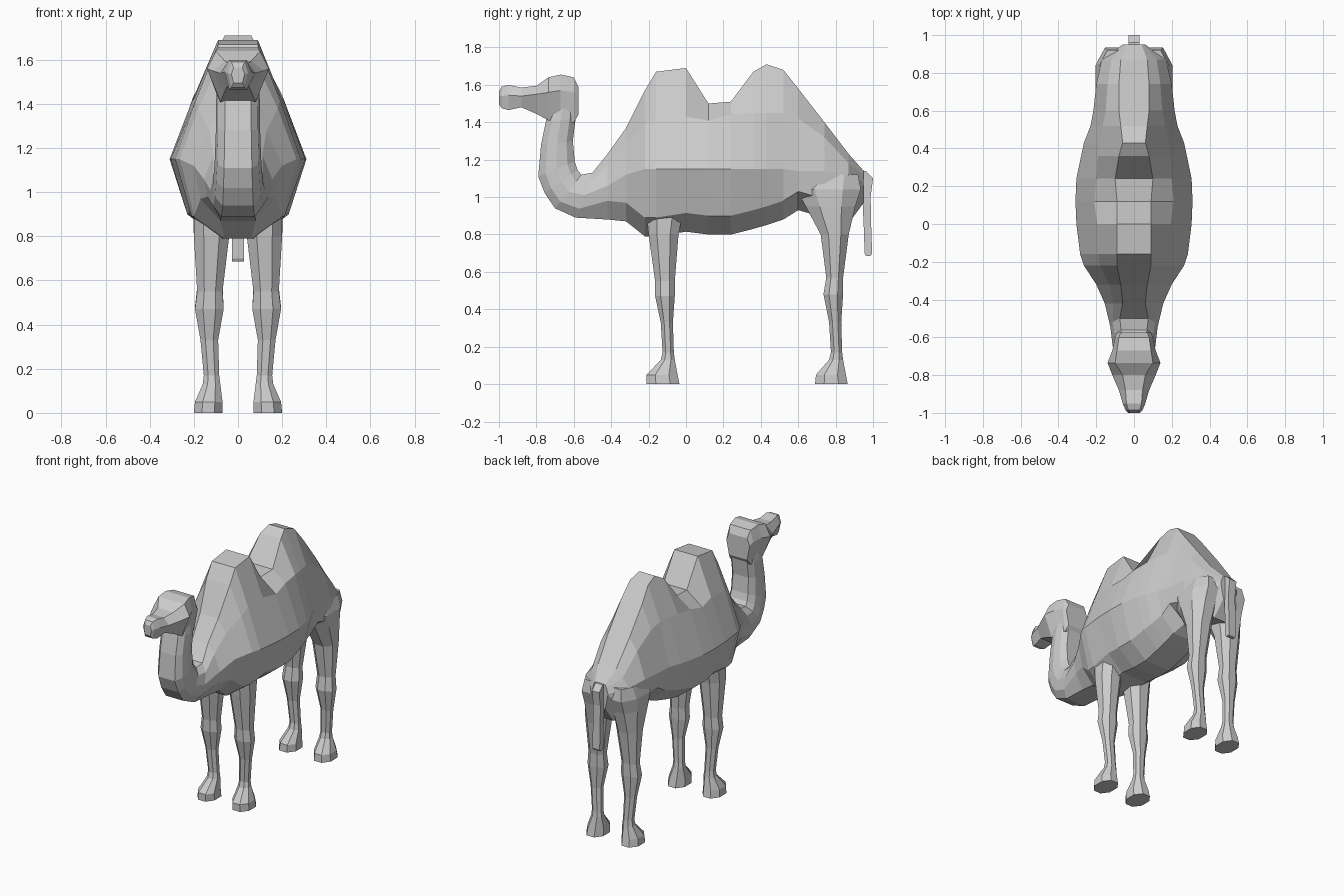
import bpy, bmesh

coat = bpy.data.materials.new("light grey")
coat.diffuse_color = (0.6, 0.6, 0.6, 1)


def loft(name, rings):
    """Skin a list of equal-length rings and cap both ends."""
    bm = bmesh.new()
    rows = [[bm.verts.new(p) for p in r] for r in rings]
    n = len(rows[0])
    for a, b in zip(rows, rows[1:]):
        for i in range(n):
            j = (i + 1) % n
            bm.faces.new((a[i], a[j], b[j], b[i]))
    bm.faces.new(rows[0])
    bm.faces.new(rows[-1])
    bmesh.ops.recalc_face_normals(bm, faces=bm.faces)
    me = bpy.data.meshes.new(name)
    bm.to_mesh(me)
    bm.free()
    me.materials.append(coat)
    ob = bpy.data.objects.new(name, me)
    bpy.context.collection.objects.link(ob)
    return ob


def mirrored(half):
    """Close a half ring (x >= 0, top to bottom) into a symmetric ring."""
    return half + [(-x, y, z) for x, y, z in reversed(half)]


# Trunk with two humps, rear to front:
# y, top z, top w, shoulder z, shoulder w, widest z, widest w, low w, belly z, belly w
trunk = [
    (.95, 1.14, .04, 1.12, .05, 1.08, .06, .06, .97, .04),
    (.87, 1.23, .07, 1.18, .12, 1.12, .17, .17, .86, .05),
    (.74, 1.40, .08, 1.32, .14, 1.14, .20, .19, .89, .06),
    (.60, 1.58, .08, 1.42, .15, 1.14, .215, .20, .93, .07),
    (.52, 1.68, .07, 1.45, .165, 1.15, .23, .20, .88, .10),
    (.43, 1.71, .06, 1.45, .18, 1.15, .265, .21, .85, .10),
    (.36, 1.67, .08, 1.45, .19, 1.15, .28, .22, .83, .10),
    (.24, 1.51, .10, 1.44, .20, 1.15, .305, .23, .80, .10),
    (.12, 1.50, .09, 1.41, .21, 1.15, .31, .23, .80, .10),
    (.00, 1.69, .09, 1.43, .195, 1.15, .305, .22, .815, .10),
    (-.16, 1.67, .09, 1.42, .19, 1.15, .285, .21, .79, .08),
    (-.22, 1.57, .09, 1.38, .18, 1.15, .265, .20, .79, .06),
    (-.32, 1.37, .07, 1.28, .13, 1.12, .20, .17, .87, .08),
    (-.42, 1.23, .06, 1.17, .11, 1.06, .155, .14, .88, .08),
]
body = [mirrored([(wt, y, zt), (ws, y, zs), (w, y, zw), (wl, y, zb + .1), (wb, y, zb)])
        for y, zt, wt, zs, ws, zw, w, wl, zb, wb in trunk]

# Neck: back point, throat point, half width
for ty, tz, by, bz, w in [
    (-.50, 1.13, -.59, .89, .125),
    (-.56, 1.12, -.70, .94, .115),
    (-.58, 1.145, -.755, 1.02, .11),
    (-.595, 1.19, -.79, 1.11, .105),
    (-.605, 1.30, -.775, 1.28, .10),
    (-.59, 1.42, -.75, 1.40, .10),
    (-.585, 1.52, -.73, 1.50, .09),
]:
    body.append(mirrored([(w * k, ty + (by - ty) * f, tz + (bz - tz) * f)
                          for f, k in ((0, .6), (.2, .9), (.5, 1), (.8, .9), (1, .6))]))
loft("body_and_neck", body)

# Head, back to muzzle: y, top z, top w, cheek z, cheek w, jaw z, jaw w
head = [
    (-.575, 1.59, .07, 1.54, .09, 1.44, .07),
    (-.60, 1.64, .08, 1.56, .10, 1.40, .08),
    (-.67, 1.655, .09, 1.57, .115, 1.40, .08),
    (-.735, 1.64, .10, 1.56, .14, 1.41, .08),
    (-.80, 1.595, .06, 1.55, .115, 1.445, .065),
    (-.88, 1.585, .045, 1.54, .08, 1.48, .05),
    (-.95, 1.60, .04, 1.545, .06, 1.465, .04),
    (-.985, 1.59, .03, 1.54, .045, 1.475, .03),
    (-1.0, 1.565, .02, 1.535, .03, 1.495, .02),
]
loft("head", [mirrored([(wt, y, zt), (wc, y, zc), (wj, y, zj)])
              for y, zt, wt, zc, wc, zj, wj in head])


def leg(name, rows):
    """Both legs of a pair from rows of z, y0, y1, x0, x1."""
    for side, s in (("left", 1), ("right", -1)):
        rings = []
        for z, y0, y1, x0, x1 in rows:
            cx, cy = (x1 - x0) * .28, (y1 - y0) * .28
            rings.append([(s * x, y, z) for x, y in (
                (x0 + cx, y0), (x1 - cx, y0), (x1, y0 + cy), (x1, y1 - cy),
                (x1 - cx, y1), (x0 + cx, y1), (x0, y1 - cy), (x0, y0 + cy))])
        loft(name + "_" + side, rings)


leg("front_leg", [
    (1.0, -.22, .0, .06, .20), (.80, -.20, -.04, .04, .20),
    (.55, -.165, -.06, .07, .185), (.47, -.165, -.06, .065, .195),
    (.33, -.135, -.07, .09, .17), (.17, -.125, -.065, .085, .155),
    (.13, -.135, -.06, .08, .16), (.05, -.21, -.045, .07, .195),
    (0, -.21, -.035, .07, .20)])
leg("hind_leg", [
    (1.12, .66, .92, .04, .18), (1.04, .59, .935, .02, .205), (.95, .64, .905, .02, .205),
    (.80, .72, .87, .04, .20), (.57, .75, .84, .07, .185),
    (.48, .735, .84, .065, .195), (.33, .765, .83, .09, .17),
    (.17, .775, .835, .085, .155), (.13, .765, .84, .08, .16),
    (.05, .695, .855, .07, .195), (0, .69, .865, .07, .20)])

# Tail: a square tube arching out and hanging down (y, z, half size along y, z)
tail = [(.91, 1.12, .0, .025), (.95, 1.11, .01, .03), (.975, 1.085, .025, .015),
        (.965, 1.0, .022, 0), (.97, .85, .02, 0), (.975, .70, .02, 0), (.975, .685, .012, 0)]
loft("tail", [[(-.028, y - dy, z - dz), (.028, y - dy, z - dz),
               (.028, y + dy, z + dz), (-.028, y + dy, z + dz)]
              for y, z, dy, dz in tail])
